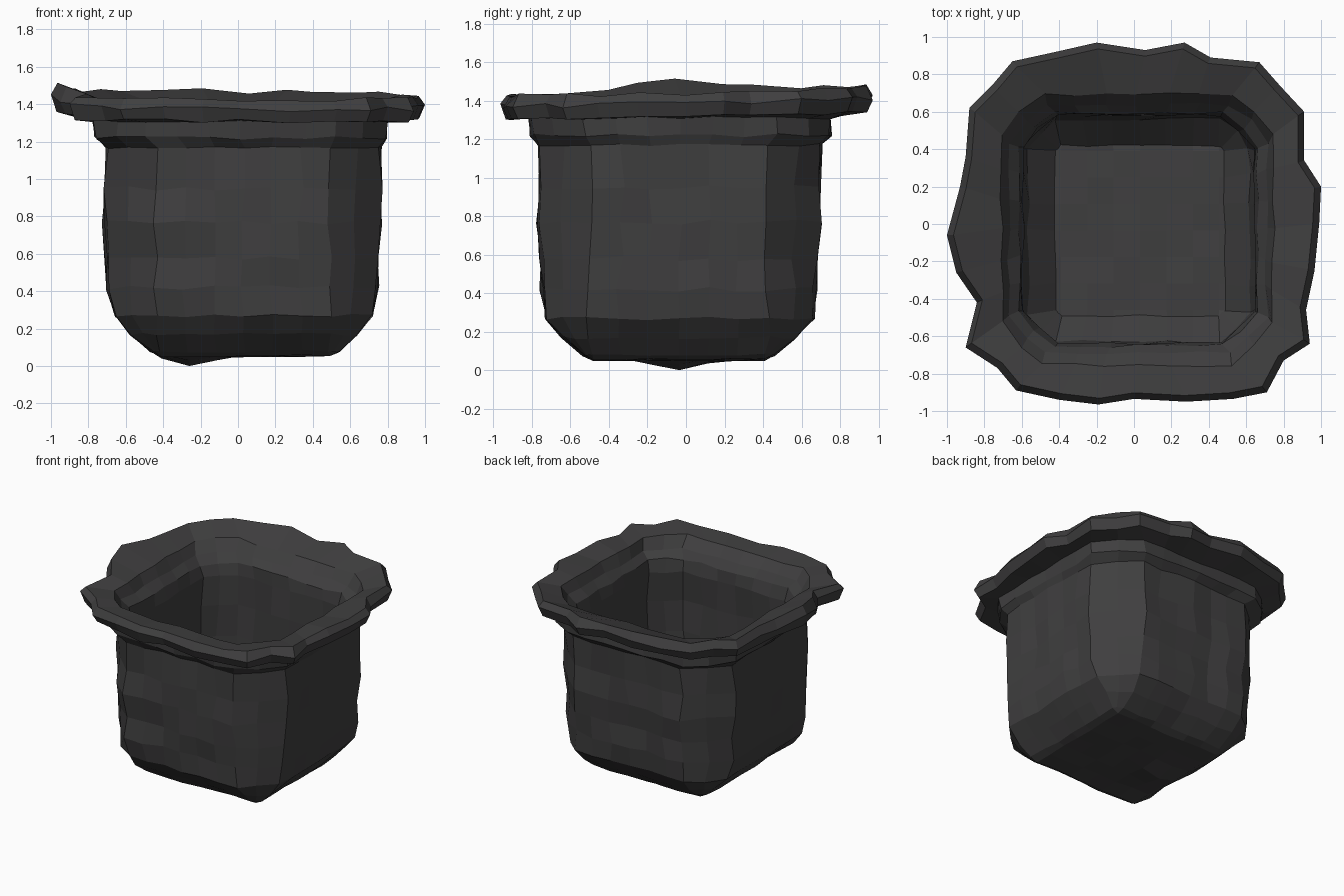
import bpy, bmesh, math, random

if "Cube" in bpy.data.objects:
    bpy.data.objects.remove(bpy.data.objects["Cube"])

random.seed(7)
N = 6                 # segments along each straight side
SIDE = N + 2          # edges per side including the two corner halves

# Wavy rim outline seen from above, one row per side (corner point first)
OUTLINE = [
    (-.73, -.77), (-.63, -.89), (-.40, -.94), (-.19, -.965), (0, -.935), (.28, -.95), (.53, -.935), (.71, -.90),
    (.80, -.73), (.94, -.64), (.92, -.46), (.965, -.25), (.99, 0), (1, .20), (.91, .34), (.91, .60),
    (.78, .74), (.67, .865), (.41, .89), (.27, .97), (.06, .93), (-.20, .97), (-.42, .92), (-.65, .87),
    (-.76, .74), (-.88, .62), (-.90, .36), (-.93, .20), (-1, -.06), (-.95, -.26), (-.84, -.42), (-.90, -.66)]

# Cross-sections: z, x min, x max, y min, y max, corner size, jitter
OUTER = [
    (.08, -.46, .54, -.53, .46, .05, .010),
    (.17, -.57, .63, -.64, .57, .14, .010),
    (.27, -.66, .71, -.73, .66, .22, .012),
    (.42, -.69, .74, -.75, .67, .25, .016),
    (.58, -.70, .75, -.75, .68, .26, .016),
    (.77, -.715, .755, -.765, .695, .27, .016),
    (.95, -.71, .76, -.755, .69, .27, .016),
    (1.17, -.70, .76, -.76, .70, .27, .010),
    (1.22, -.76, .79, -.80, .75, .27, .012),
    (1.31, -.77, .80, -.81, .75, .27, .010)]
INNER = [
    (1.41, -.705, .745, -.75, .69, .22, .012),
    (1.33, -.67, .71, -.69, .64, .20, .012),
    (1.27, -.61, .66, -.65, .595, .18, .012),
    (1.18, -.59, .645, -.64, .585, .18, .012),
    (.95, -.605, .655, -.65, .59, .18, .014),
    (.70, -.61, .655, -.655, .595, .18, .014),
    (.48, -.595, .645, -.65, .58, .18, .012),
    (.31, -.565, .615, -.63, .56, .15, .010),
    (.165, -.42, .485, -.49, .42, .03, .006)]

bm = bmesh.new()


def jit(a):
    return random.uniform(-a, a)


def steps(a, b, c):
    """Side coordinates between two bevelled corners."""
    return [a + c + (b - a - 2 * c) * i / N for i in range(N + 1)]


def section(z, x0, x1, y0, y1, c, a):
    """Square ring with two-segment bevelled corners."""
    m = .45 * c
    xs, ys = steps(x0, x1, c), steps(y0, y1, c)
    pts = [(x0 + m, y0 + m)] + [(x, y0) for x in xs]
    pts += [(x1 - m, y0 + m)] + [(x1, y) for y in ys]
    pts += [(x1 - m, y1 - m)] + [(x, y1) for x in reversed(xs)]
    pts += [(x0 + m, y1 - m)] + [(x0, y) for y in reversed(ys)]
    return [bm.verts.new((x + jit(a), y + jit(a), z + jit(a * .8))) for x, y in pts]


def rim(scale, z, a, peak):
    """Irregular rim ring, raised on the left and slightly at the back."""
    ring = []
    for x, y in OUTLINE:
        lift = .02 * y - .01 * x
        if x < -.8:
            lift += peak * math.exp(-((y + .06) / .25) ** 2)
        ring.append(bm.verts.new((x * scale, y * scale, z + lift + jit(a))))
    return ring


def bridge(r0, r1):
    n = len(r0)
    for i in range(n):
        j = (i + 1) % n
        bm.faces.new((r0[i], r0[j], r1[j], r1[i]))


def cap(ring, row, sag):
    """Fill a ring with an uneven quad grid."""
    z, x0, x1, y0, y1, c, a = row
    xs, ys = steps(x0, x1, c), steps(y0, y1, c)
    g = {}
    for i in range(SIDE):
        g[i, 0] = ring[i]
        g[SIDE, i] = ring[SIDE + i]
        g[SIDE - i, SIDE] = ring[2 * SIDE + i]
        g[0, SIDE - i] = ring[3 * SIDE + i]
    for i in range(1, SIDE):
        for j in range(1, SIDE):
            x, y = xs[i - 1], ys[j - 1]
            dip = sag * math.exp(-((x + .25) ** 2 + (y + .05) ** 2) / .02)
            g[i, j] = bm.verts.new((x, y, z - dip - .5 * sag + jit(.008)))
    for i in range(SIDE):
        for j in range(SIDE):
            bm.faces.new((g[i, j], g[i + 1, j], g[i + 1, j + 1], g[i, j + 1]))


# Outer wall, flared rim and inner wall lofted in one run
rings = [section(*r) for r in OUTER]
rings += [rim(.97, 1.33, .012, .03), rim(1, 1.395, .014, .04), rim(.965, 1.45, .014, .06)]
rings += [section(*r) for r in INNER]
for r0, r1 in zip(rings, rings[1:]):
    bridge(r0, r1)

# Underside and inside floor
cap(rings[0], OUTER[0], .05)
cap(rings[-1], INNER[-1], 0)

bmesh.ops.recalc_face_normals(bm, faces=bm.faces)
low = min(v.co.z for v in bm.verts)
for v in bm.verts:
    v.co.z -= low

mesh = bpy.data.meshes.new("pot")
bm.to_mesh(mesh)
bm.free()
pot = bpy.data.objects.new("pot", mesh)
bpy.context.collection.objects.link(pot)

# Dark grey clay
clay = bpy.data.materials.new("dark_clay")
clay.diffuse_color = (.05, .049, .05, 1)
clay.use_nodes = True
clay.node_tree.nodes["Principled BSDF"].inputs["Base Color"].default_value = clay.diffuse_color
mesh.materials.append(clay)
